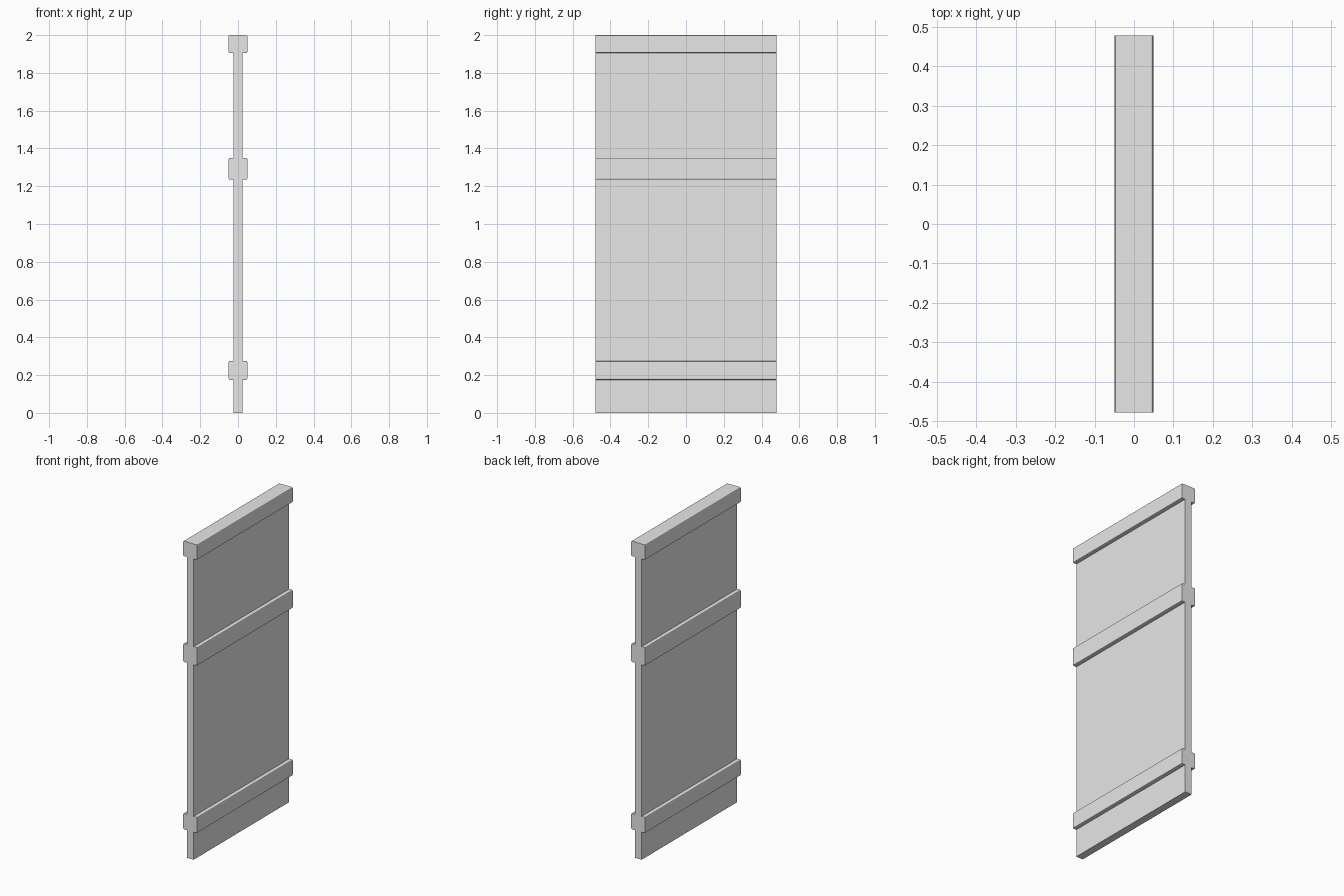
import bpy
import bmesh

cube = bpy.data.objects.get("Cube")
if cube:
    bpy.data.objects.remove(cube, do_unlink=True)

HALF_DEPTH = 0.478

# Single plain grey
grey = bpy.data.materials.new("light_grey")
grey.use_nodes = True
colour = (0.8, 0.8, 0.8, 1)
grey.diffuse_color = colour
grey.node_tree.nodes["Principled BSDF"].inputs["Base Color"].default_value = colour


def board(name, half_x, z0, z1, chamfer=0):
    """Box running along y, with its long edges optionally eased."""
    bm = bmesh.new()
    bmesh.ops.create_cube(bm, size=1)
    for v in bm.verts:
        v.co.x *= 2 * half_x
        v.co.y *= 2 * HALF_DEPTH
        v.co.z = z0 if v.co.z < 0 else z1
    if chamfer:
        long_edges = [e for e in bm.edges
                      if abs(e.verts[0].co.y - e.verts[1].co.y) > HALF_DEPTH]
        bmesh.ops.bevel(bm, geom=long_edges, offset=chamfer, segments=2,
                        profile=0.5, affect='EDGES')
    mesh = bpy.data.meshes.new(name)
    bm.to_mesh(mesh)
    bm.free()
    mesh.materials.append(grey)
    obj = bpy.data.objects.new(name, mesh)
    bpy.context.collection.objects.link(obj)
    return obj


# Thin upright panel, ending inside the top rail
board("panel", 0.024, 0, 1.95)

# Thicker horizontal rails wrapping both faces
for name, z0, z1 in (("lower_rail", 0.175, 0.275),
                     ("middle_rail", 1.235, 1.35),
                     ("top_rail", 1.905, 2)):
    board(name, 0.049, z0, z1, 0.006)
